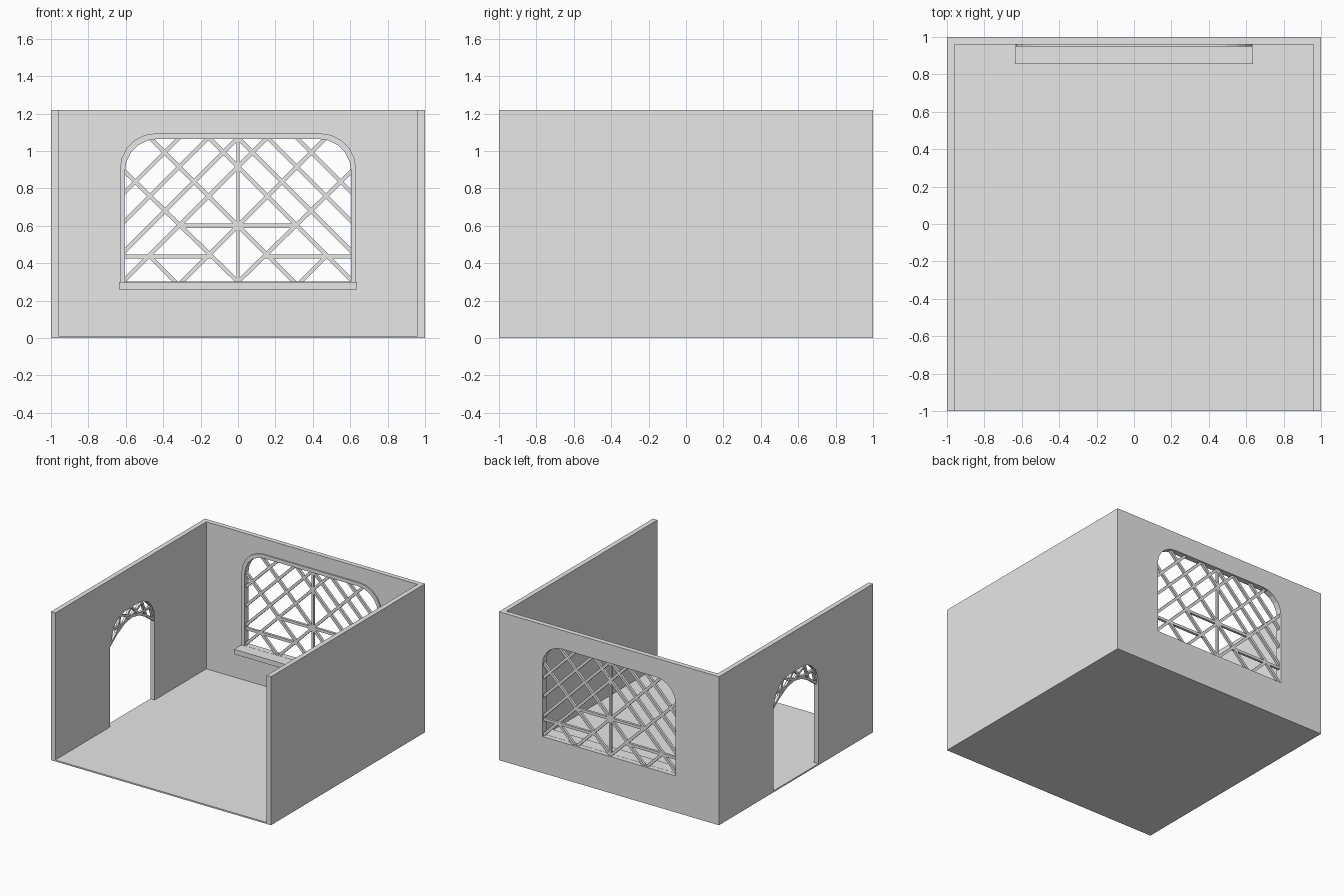
import bpy
import bmesh
import math
from mathutils import Vector, Matrix

cube = bpy.data.objects.get("Cube")
if cube:
    bpy.data.objects.remove(cube, do_unlink=True)

HEIGHT, WALL, FLOOR = 1.22, 0.04, 0.012
INNER = 1 - WALL
QUARTER = Matrix.Rotation(math.pi / 2, 4, 'Z')

grey = bpy.data.materials.new("plaster_grey")
grey.use_nodes = True
grey.diffuse_color = (0.8, 0.8, 0.8, 1)
grey.node_tree.nodes["Principled BSDF"].inputs["Base Color"].default_value = (0.8, 0.8, 0.8, 1)


def finish(name, bm, turn=None):
    """Turn a bmesh into a named object; turn swings it from the back wall to the side."""
    if turn:
        bm.transform(turn)
    bmesh.ops.recalc_face_normals(bm, faces=bm.faces)
    mesh = bpy.data.meshes.new(name)
    bm.to_mesh(mesh)
    bm.free()
    mesh.materials.append(grey)
    obj = bpy.data.objects.new(name, mesh)
    bpy.context.collection.objects.link(obj)
    return obj


def add_box(bm, x0, x1, y0, y1, z0, z1):
    size = Matrix.Diagonal((x1 - x0, y1 - y0, z1 - z0, 1))
    centre = Matrix.Translation(((x0 + x1) / 2, (y0 + y1) / 2, (z0 + z1) / 2))
    bmesh.ops.create_cube(bm, size=1, matrix=centre @ size)


def box(name, *bounds):
    bm = bmesh.new()
    add_box(bm, *bounds)
    return finish(name, bm)


def panel(name, loops, y0, y1, turn=None):
    """Upright slab from an outline plus any holes, extruded from y0 to y1."""
    bm = bmesh.new()
    edges = []
    for loop in loops:
        verts = [bm.verts.new((x, y0, z)) for x, z in loop]
        edges += [bm.edges.new((a, b)) for a, b in zip(verts, verts[1:] + verts[:1])]
    bmesh.ops.triangle_fill(bm, edges=edges, use_beauty=True, normal=(0, -1, 0))
    out = bmesh.ops.extrude_face_region(bm, geom=bm.faces[:], use_keep_orig=True)
    moved = [v for v in out["geom"] if isinstance(v, bmesh.types.BMVert)]
    bmesh.ops.translate(bm, verts=moved, vec=(0, y1 - y0, 0))
    return finish(name, bm, turn)


def arch(half, z0, z1, r, steps=5):
    """Opening outline with rounded top corners, counter-clockwise."""
    right = []
    for i in range(steps + 1):
        a = math.pi / 2 * i / steps
        right.append((half - r + r * math.cos(a), z1 - r + r * math.sin(a)))
    left = [(-x, z) for x, z in reversed(right)]
    return [(half, z0)] + right + left + [(-half, z0)]


def clip(p, q, outline):
    """Part of the segment p-q inside a convex counter-clockwise outline."""
    p, q = Vector(p), Vector(q)
    t0, t1, d = 0.0, 1.0, q - p
    for a, b in zip(outline, outline[1:] + outline[:1]):
        a, b = Vector(a), Vector(b)
        n = Vector((a.y - b.y, b.x - a.x))
        dist, rate = n.dot(p - a), n.dot(d)
        if abs(rate) < 1e-9:
            continue
        t = -dist / rate
        if rate > 0:
            t0 = max(t0, t)
        else:
            t1 = min(t1, t)
    return p + d * t0, p + d * t1


def add_bar(bm, p, q, width, y, depth=0.02, extra=0.008):
    """Square bar between two (x, z) points."""
    p, q = Vector(p), Vector(q)
    d, mid = q - p, (p + q) / 2
    m = (Matrix.Translation((mid.x, y, mid.y))
         @ Matrix.Rotation(-math.atan2(d.y, d.x), 4, 'Y')
         @ Matrix.Diagonal((d.length + 2 * extra, depth, width, 1)))
    bmesh.ops.create_cube(bm, size=1, matrix=m)


# Floor and solid side wall
box("floor", -INNER, INNER, -1, INNER, 0, FLOOR)
box("solid_side_wall", INNER, 1, -1, 1, 0, HEIGHT)

# Back wall with window opening
window = arch(0.605, 0.30, 1.065, 0.175)
outline = [(-INNER, 0), (INNER, 0), (INNER, HEIGHT), (-INNER, HEIGHT)]
panel("back_wall", [outline, window], INNER, 1)

# Side wall with doorway
door = arch(0.29, FLOOR, 0.89, 0.21)
panel("door_side_wall", [[(-1, 0), (1, 0), (1, HEIGHT), (-1, HEIGHT)], door], INNER, 1, QUARTER)

# Window surround and sill
panel("window_frame", [arch(0.632, 0.30, 1.095, 0.195), arch(0.605, 0.301, 1.065, 0.175)],
      INNER - 0.01, INNER)
box("window_sill", -0.635, 0.635, 0.855, INNER, 0.26, 0.30)

# Window lattice: mirrored diagonals, then mullion and crossbars
bm = bmesh.new()
BAR_Y = 0.975
for rise in (0.285, 0.60, 0.915, 1.07, 1.23, 1.385):
    for s in (1, -1):
        p, q = clip((-s, rise - 1), (s, rise + 1), window)
        if rise < 0.3:
            p = Vector((0, 0.30))
        add_bar(bm, p, q, 0.022, BAR_Y)
for s in (1, -1):
    add_bar(bm, (s * 0.47, 0.435), (s * 0.335, 0.30), 0.022, BAR_Y)
    add_bar(bm, (s * 0.15, 0.435), (s * 0.605, 0.435), 0.022, BAR_Y)
add_bar(bm, (-0.31, 0.60), (0.31, 0.60), 0.022, BAR_Y)
add_bar(bm, (0, 0.30), (0, 1.065), 0.018, BAR_Y)
finish("window_lattice", bm)

# Doorway fretwork: low inner arch with zigzag bars up to the opening
bm = bmesh.new()
low = [(-0.29 + 0.58 * i / 6, 0.67 + 0.14 * math.sin(math.pi * i / 6)) for i in range(7)]
high = [(-0.25, 0.79), (-0.14, 0.87), (0, 0.89), (0.14, 0.87), (0.25, 0.79)]
for a, b in zip(low, low[1:]):
    add_bar(bm, a, b, 0.02, BAR_Y, extra=0.003)
for i, top in enumerate(high):
    for foot in (low[i], low[i + 2]):
        add_bar(bm, foot, top, 0.018, BAR_Y, extra=0)
finish("door_fretwork", bm, QUARTER)
